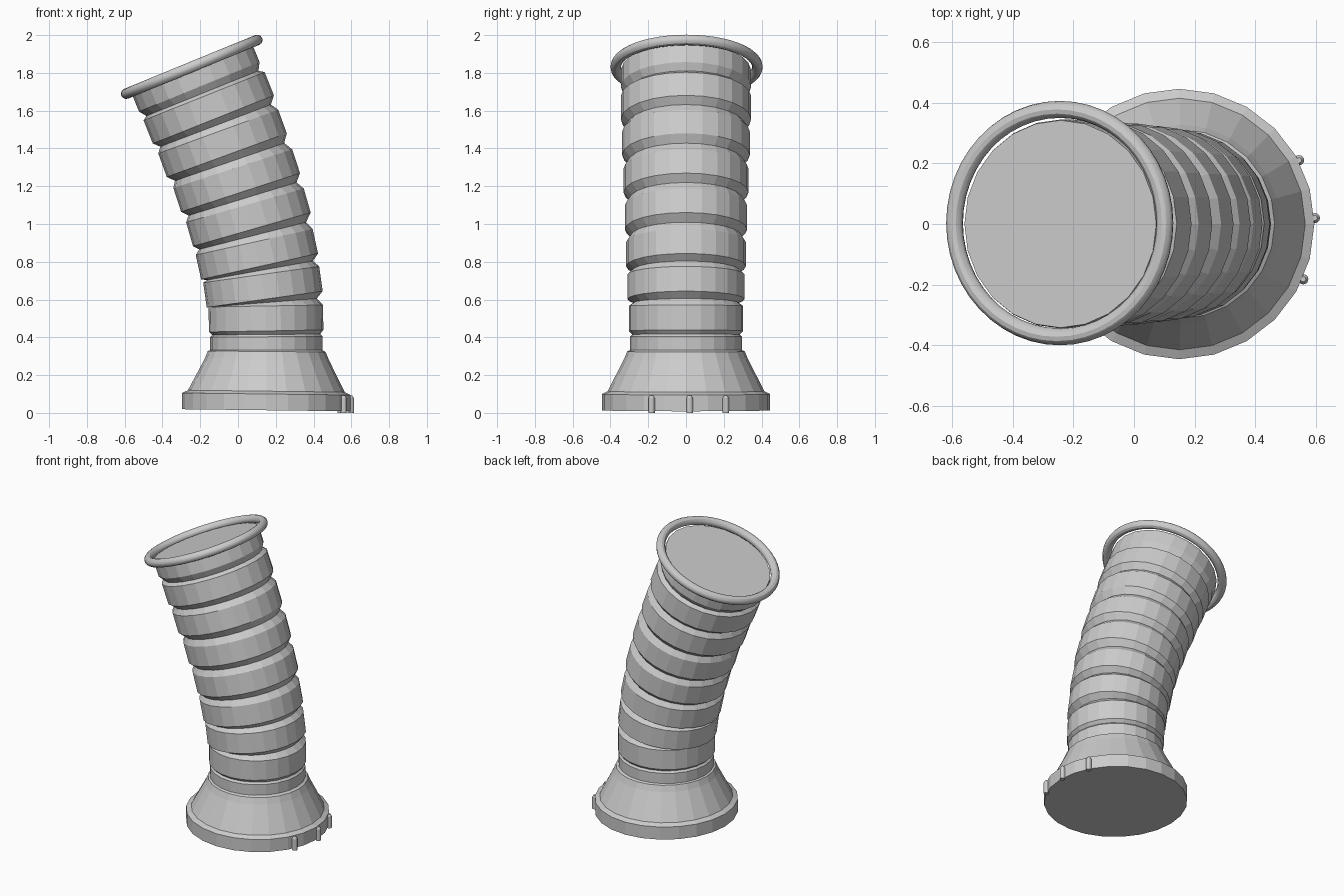
import bpy, bmesh
from math import sin, cos, pi, radians
from mathutils import Vector, Matrix

if "Cube" in bpy.data.objects:
    bpy.data.objects.remove(bpy.data.objects["Cube"])

SIDES = 24


def loft(name, rings):
    """Skin capped rings given as (x, z, radius, tilt in degrees toward -x)."""
    bm = bmesh.new()
    loops = []
    for x, z, r, tilt in rings:
        m = Matrix.Translation((x, 0, z)) @ Matrix.Rotation(radians(-tilt), 4, 'Y')
        loops.append([bm.verts.new(m @ Vector((r * cos(a), r * sin(a), 0)))
                      for a in (2 * pi * i / SIDES for i in range(SIDES))])
    for lo, hi in zip(loops, loops[1:]):
        for i in range(SIDES):
            j = (i + 1) % SIDES
            bm.faces.new((lo[i], lo[j], hi[j], hi[i]))
    bm.faces.new(loops[0][::-1])
    bm.faces.new(loops[-1])
    bmesh.ops.recalc_face_normals(bm, faces=bm.faces[:])
    mesh = bpy.data.meshes.new(name)
    bm.to_mesh(mesh)
    bm.free()
    ob = bpy.data.objects.new(name, mesh)
    bpy.context.collection.objects.link(ob)
    return ob


# Flared base with flange and collar
loft("base", [(.149, .014, .446, -.7), (.149, .1, .446, -.7), (.15, .115, .415, -.7),
              (.153, .285, .328, -.7), (.152, .325, .312, -.5), (.15, .332, .297, 0)])

# Ribbed hose: band centres (x, z, tilt), bending toward -x
bands = [(.148, .5, 1), (.132, .667, 8), (.1, .84, 12.5), (.055, 1.035, 16),
         (-.007, 1.23, 18), (-.082, 1.427, 20), (-.155, 1.615, 21.7), (-.222, 1.768, 22.3)]
rings = [(.15, .32, .297, 0), (.15, .403, .297, .5), (.15, .415, .285, .5)]
for i, (x, z, t) in enumerate(bands):
    r = .303 + .042 * min(1, i / 6)
    h = .066 if i < 7 else .045
    dx, dz = -sin(radians(t)) * h, cos(radians(t)) * h
    rings += [(x - dx, z - dz, r, t), (x + dx, z + dz, r, t)]
    if i < 7:
        nx, nz, nt = bands[i + 1]
        rings.append(((x + nx) / 2, (z + nz) / 2, r - .025, (t + nt) / 2))
rings.append((-.243, 1.822, .342, 22.3))
loft("ribbed_hose", rings)

# Round rim at the mouth
bpy.ops.mesh.primitive_torus_add(major_radius=.375, minor_radius=.028, major_segments=48,
                                 minor_segments=12, location=(-.245, .003, 1.832),
                                 rotation=(0, radians(-22.3), 0))
bpy.context.object.name = "rim"
bpy.ops.object.shade_smooth_by_angle()

# Three small studs on the flange, with narrowed tops
for i, deg in enumerate((-24, 2.5, 28)):
    a = radians(deg)
    bpy.ops.mesh.primitive_cylinder_add(vertices=12, radius=.017, depth=.09,
                                        location=(.149 + .448 * cos(a), .448 * sin(a), .045))
    stud = bpy.context.object
    stud.name = f"stud_{i + 1}"
    for v in stud.data.vertices:
        if v.co.z > 0:
            v.co.z -= .012
    bm = bmesh.new()
    bm.from_mesh(stud.data)
    top = [f for f in bm.faces if f.normal.z > .9]
    ext = bmesh.ops.extrude_discrete_faces(bm, faces=top)
    cap = ext["faces"]
    for v in cap[0].verts:
        v.co = Vector((v.co.x * .5, v.co.y * .5, v.co.z + .014))
    bm.to_mesh(stud.data)
    bm.free()
